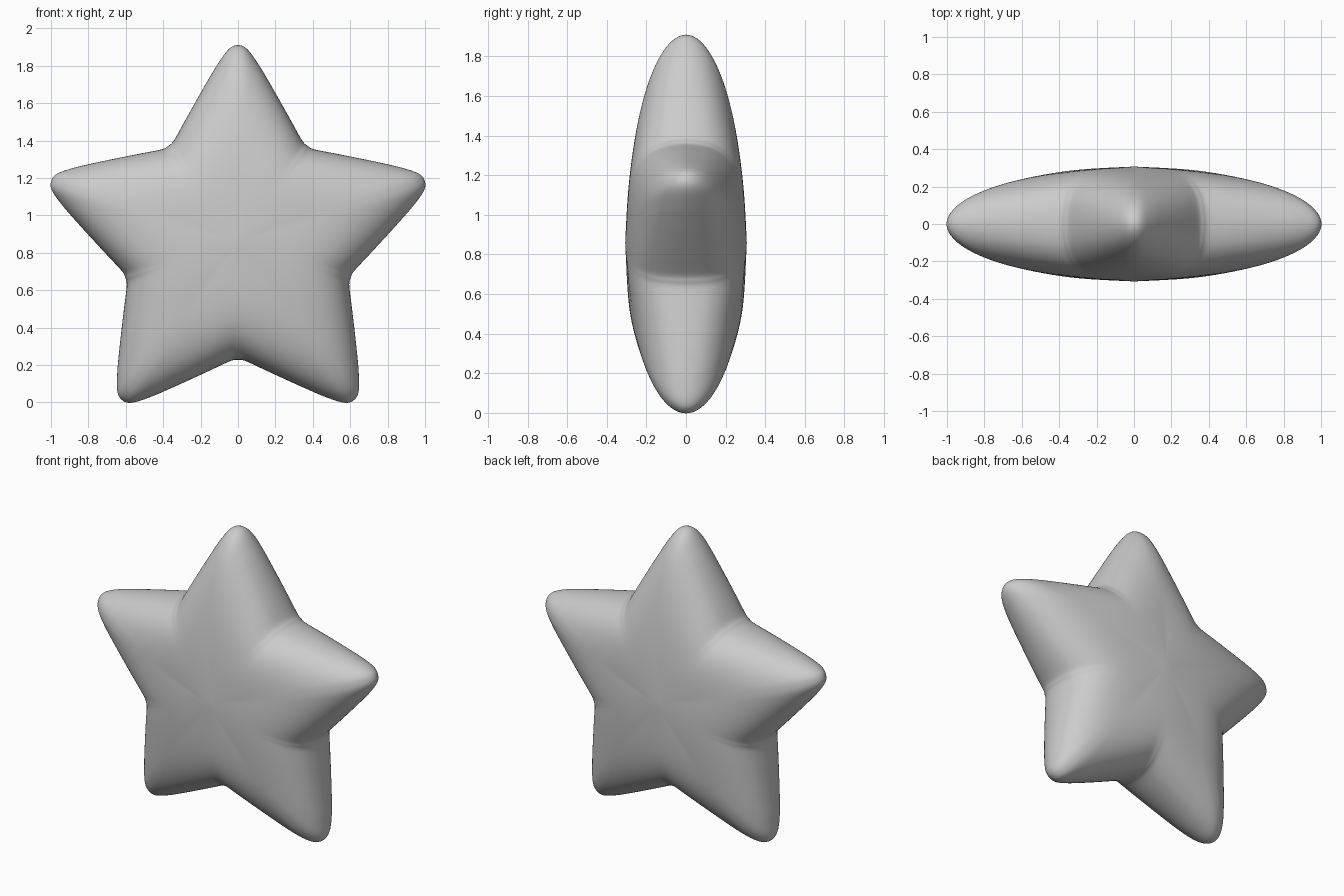
import bpy, bmesh, math
from mathutils import Vector

if "Cube" in bpy.data.objects:
    bpy.data.objects.remove(bpy.data.objects["Cube"])

CENTRE_Z = 0.86
TIP = 1.05     # centre to arm tip
STEPS = 6      # samples per outline segment
RINGS = 32     # rings from rim to centre on each face

# Half outline of one arm: (distance along arm, half width), tip to valley
half = [(1.05, 0), (1.03, 0.048), (0.95, 0.108), (0.84, 0.174), (0.74, 0.231),
        (0.64, 0.287), (0.56, 0.331), (0.528, 0.352), (0.512, 0.372)]

# Five mirrored arms give the closed control outline
control = []
for arm in range(5):
    a = math.radians(90 + 72 * arm)
    along = Vector((math.cos(a), math.sin(a)))
    side = Vector((-along.y, along.x))
    pts = [(u, -w) for u, w in half[:0:-1]][1:] + half
    control += [along * u + side * w for u, w in pts]


def smooth_loop(p):
    """Closed Catmull-Rom curve through the points."""
    out, n = [], len(p)
    for i in range(n):
        a, b, c, d = p[i - 1], p[i], p[(i + 1) % n], p[(i + 2) % n]
        for k in range(STEPS):
            t = k / STEPS
            out.append(0.5 * (2 * b + (c - a) * t + (2 * a - 5 * b + 4 * c - d) * t * t
                              + (3 * b - a - 3 * c + d) * t ** 3))
    return out


def depth(t, reach):
    """Half thickness at fraction t of the way to the rim; fuller in the valleys."""
    s = min(reach / TIP, 1)
    body = math.sqrt(max(0, 1 - t ** (2.45 * s ** -1.3)))
    return 0.26 * body + 0.047 * (1 - t * s) * min(1, 3 * body)


outline = smooth_loop(control)
bm = bmesh.new()


def ring(t, sign):
    return [bm.verts.new((p.x * t, sign * depth(t, p.length), CENTRE_Z + p.y * t)) for p in outline]


# Puffed star: rim, then shrinking rings towards a front and a back centre
rim = ring(1, 1)
n = len(rim)
for sign in (-1, 1):
    prev = rim
    for k in range(1, RINGS):
        cur = ring(math.cos(math.pi / 2 * k / RINGS), sign)
        for i in range(n):
            j = (i + 1) % n
            bm.faces.new((prev[i], prev[j], cur[j], cur[i]))
        prev = cur
    mid = bm.verts.new((0, sign * depth(0, TIP), CENTRE_Z))
    for i in range(n):
        bm.faces.new((prev[i], prev[(i + 1) % n], mid))
bmesh.ops.recalc_face_normals(bm, faces=bm.faces)
for f in bm.faces:
    f.smooth = True

mesh = bpy.data.meshes.new("puffy_star")
bm.to_mesh(mesh)
bm.free()
star = bpy.data.objects.new("puffy_star", mesh)
bpy.context.collection.objects.link(star)
